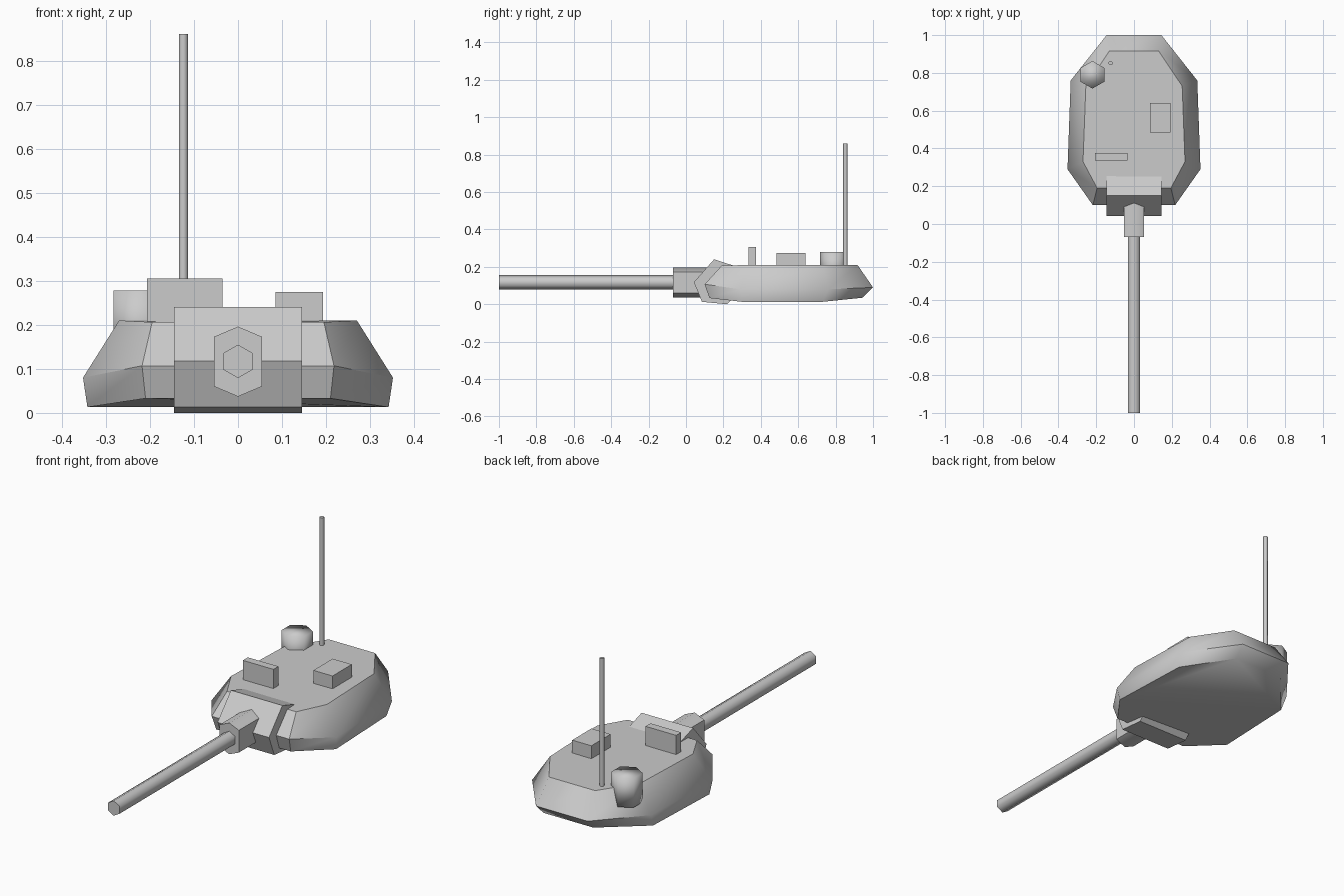
import bpy, bmesh, math
from mathutils import Vector

if "Cube" in bpy.data.objects:
    bpy.data.objects.remove(bpy.data.objects["Cube"])


def loft(name, rings, smooth=40):
    """Skin closed rings of equal count and cap both ends."""
    bm = bmesh.new()
    loops = [[bm.verts.new(p) for p in ring] for ring in rings]
    n = len(loops[0])
    for a, b in zip(loops, loops[1:]):
        for i in range(n):
            j = (i + 1) % n
            bm.faces.new((a[i], a[j], b[j], b[i]))
    bm.faces.new(loops[0])
    bm.faces.new(loops[-1])
    bmesh.ops.recalc_face_normals(bm, faces=bm.faces)
    mesh = bpy.data.meshes.new(name)
    bm.to_mesh(mesh)
    bm.free()
    obj = bpy.data.objects.new(name, mesh)
    bpy.context.collection.objects.link(obj)
    if smooth:
        bpy.ops.object.select_all(action='DESELECT')
        obj.select_set(True)
        bpy.context.view_layer.objects.active = obj
        bpy.ops.object.shade_smooth_by_angle(angle=math.radians(smooth))
    return obj


def mirrored(half):
    return half + [(-x, y, z) for x, y, z in reversed(half)]


def box(name, x0, x1, y0, y1, z0, z1):
    outline = [(x0, y0), (x1, y0), (x1, y1), (x0, y1)]
    return loft(name, [[(x, y, z) for x, y in outline] for z in (z0, z1)], 0)


def hexagon(r):
    return [(r * math.sin(math.radians(60 * i)), r * math.cos(math.radians(60 * i)))
            for i in range(6)]


def upright(name, x, y, r, z0, z1, smooth):
    return loft(name, [[(x + u, y + v, z) for u, v in hexagon(r)] for z in (z0, z1)], smooth)


def along_y(name, section, y0, y1, z):
    return loft(name, [[(u, y, z + v) for u, v in section] for y in (y0, y1)], 65)


# Turret shell: bottom, widest and roof outlines
bottom = [(0.21, 0.125, 0.033), (0.342, 0.30, 0.013), (0.325, 0.73, 0.013), (0.14, 0.945, 0.035)]
middle = [(0.218, 0.10, 0.107), (0.352, 0.29, 0.08), (0.335, 0.76, 0.08), (0.145, 1.0, 0.09)]
roof = [(0.195, 0.19, 0.206), (0.27, 0.33, 0.21), (0.255, 0.73, 0.21), (0.13, 0.917, 0.21)]
loft("turret_shell", [mirrored(r) for r in (bottom, middle, roof)], 46)

# Gun mantlet
profile = [(0.042, 0.118), (0.15, 0.24), (0.265, 0.203), (0.265, 0.05), (0.22, 0.0), (0.085, 0.013)]
loft("mantlet", [[(x, y, z) for y, z in profile] for x in (-0.145, 0.145)], 40)

# Gun sleeve and barrel
sleeve = [(0, 0.079), (0.054, 0.056), (0.054, -0.057), (0, -0.08), (-0.054, -0.057), (-0.054, 0.056)]
along_y("gun_sleeve", sleeve, -0.07, 0.14, 0.117)
along_y("gun_barrel", hexagon(0.038), -1.0, 0.0, 0.117)

# Roof fittings
box("sight_block", -0.207, -0.035, 0.335, 0.375, 0.19, 0.305)
box("hatch_block", 0.085, 0.193, 0.485, 0.64, 0.19, 0.275)
upright("cupola", -0.22, 0.79, 0.073, 0.13, 0.278, 120)
upright("antenna", -0.124, 0.852, 0.0115, 0.19, 0.86, 65)
